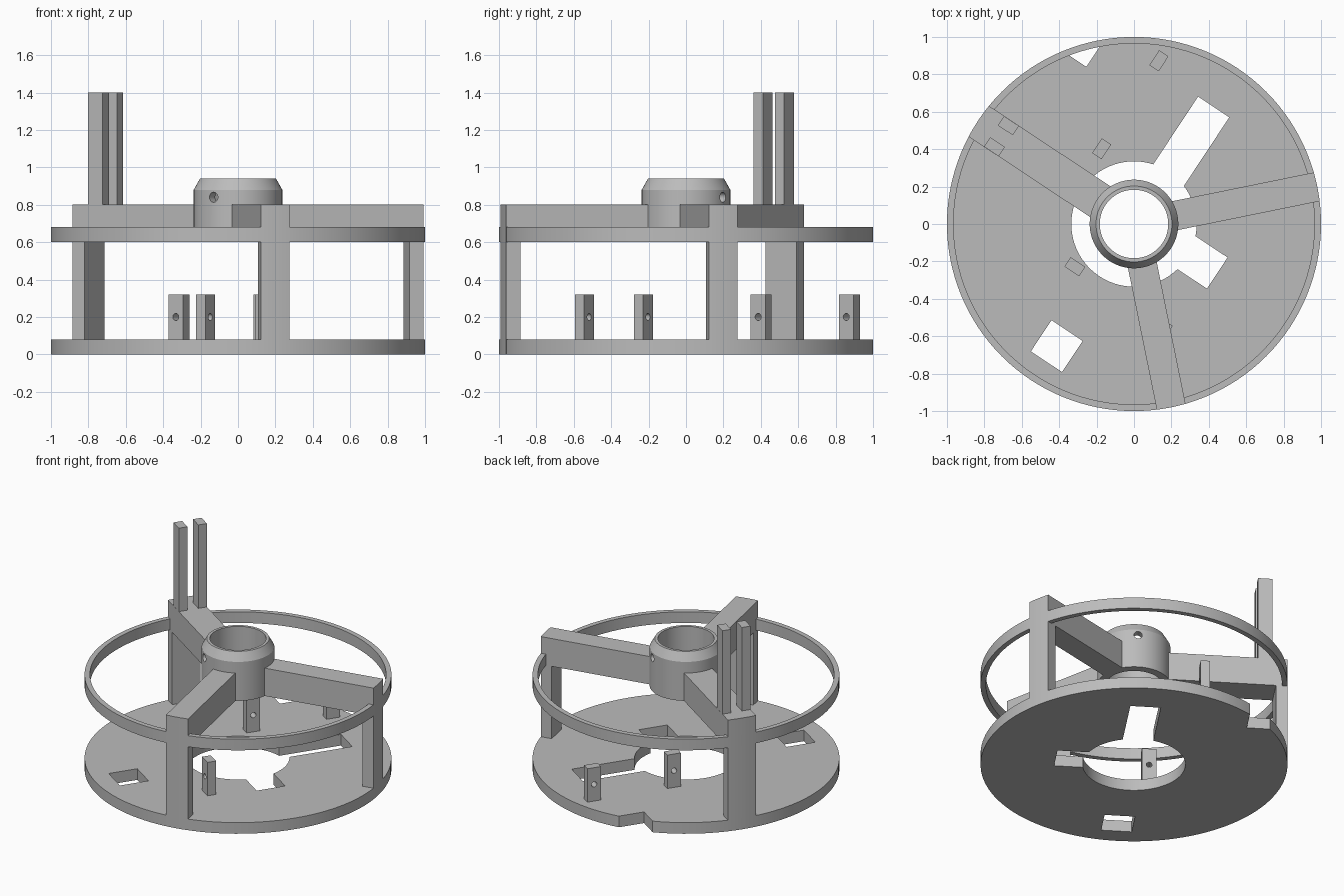
import bpy, bmesh, math
from mathutils import Matrix, Vector

if "Cube" in bpy.data.objects:
    bpy.data.objects.remove(bpy.data.objects["Cube"])

SEG = 128
TILT = math.radians(56.5)       # direction shared by the slots, pegs and cross holes
SIDE = math.radians(146.5)      # direction at right angles to it

gray = bpy.data.materials.new("plain gray")
gray.diffuse_color = (0.5, 0.5, 0.5, 1)
gray.use_nodes = True
gray.node_tree.nodes["Principled BSDF"].inputs["Base Color"].default_value = gray.diffuse_color


def finish(name, bm, smooth=False):
    bmesh.ops.recalc_face_normals(bm, faces=bm.faces[:])
    me = bpy.data.meshes.new(name)
    bm.to_mesh(me)
    bm.free()
    ob = bpy.data.objects.new(name, me)
    me.materials.append(gray)
    bpy.context.collection.objects.link(ob)
    if smooth:
        shade(ob)
    return ob


def shade(ob):
    bpy.ops.object.select_all(action='DESELECT')
    ob.select_set(True)
    bpy.context.view_layer.objects.active = ob
    bpy.ops.object.shade_smooth_by_angle(angle=math.radians(25))


def prism(name, pts, z0, z1):
    """Extrude a flat outline between two heights."""
    bm = bmesh.new()
    face = bm.faces.new([bm.verts.new((x, y, z0)) for x, y in pts])
    ext = bmesh.ops.extrude_face_region(bm, geom=[face])
    top = [v for v in ext["geom"] if isinstance(v, bmesh.types.BMVert)]
    bmesh.ops.translate(bm, verts=top, vec=(0, 0, z1 - z0))
    return finish(name, bm)


def box(name, cx, cy, length, width, z0, z1, angle):
    """Upright box whose length points along the angle."""
    u = Vector((math.cos(angle), math.sin(angle)))
    v = Vector((-u.y, u.x))
    c = Vector((cx, cy))
    pts = [c + u * a * length / 2 + v * b * width / 2
           for a, b in ((-1, -1), (1, -1), (1, 1), (-1, 1))]
    return prism(name, pts, z0, z1)


def lathe(name, profile):
    """Spin a closed (radius, height) outline around z."""
    bm = bmesh.new()
    rings = [[bm.verts.new((r * math.cos(2 * math.pi * i / SEG),
                            r * math.sin(2 * math.pi * i / SEG), z))
              for i in range(SEG)] for r, z in profile]
    for k, a in enumerate(rings):
        b = rings[(k + 1) % len(rings)]
        for i in range(SEG):
            j = (i + 1) % SEG
            bm.faces.new((a[i], a[j], b[j], b[i]))
    return finish(name, bm, True)


def drill(x, y, z, radius, length, angle):
    """Horizontal round cutter pointing along the angle."""
    bm = bmesh.new()
    mat = (Matrix.Translation((x, y, z)) @ Matrix.Rotation(angle, 4, 'Z')
           @ Matrix.Rotation(math.pi / 2, 4, 'Y'))
    bmesh.ops.create_cone(bm, cap_ends=True, segments=24, radius1=radius,
                          radius2=radius, depth=length, matrix=mat)
    return finish("cutter", bm)


def cut(ob, cutters):
    for c in cutters:
        c.hide_render = True
        mod = ob.modifiers.new("cut", 'BOOLEAN')
        mod.operation = 'DIFFERENCE'
        mod.solver = 'EXACT'
        mod.object = c
        bpy.context.view_layer.objects.active = ob
        bpy.ops.object.modifier_apply(modifier=mod.name)
        bpy.data.objects.remove(c, do_unlink=True)
    shade(ob)


def spoke(name, angle, width, r0, z0, z1):
    """Radial bar with an outer end that follows the rim."""
    half = math.asin(width / 2)
    pts = [(r0, -width / 2)]
    pts += [(math.cos(half * t / 4), math.sin(half * t / 4)) for t in range(-4, 5)]
    pts += [(r0, width / 2)]
    c, s = math.cos(angle), math.sin(angle)
    return prism(name, [(x * c - y * s, x * s + y * c) for x, y in pts], z0, z1)


def polar(angle, u, v):
    """Point at distance u along the angle and v to its left."""
    c, s = math.cos(angle), math.sin(angle)
    return u * c - v * s, u * s + v * c


# Base plate with centre hole, two slots, a window and a rim notch
base = lathe("base_plate", [(0.335, 0), (1, 0), (1, 0.08), (0.335, 0.08)])
cut(base, [
    box("cutter", *polar(TILT, 0.457, -0.01), 0.6, 0.2, -0.1, 0.2, TILT),
    box("cutter", *polar(SIDE - math.pi, 0.358, 0.027), 0.316, 0.2, -0.1, 0.2, SIDE),
    box("cutter", -0.413, -0.653, 0.2, 0.2, -0.1, 0.2, TILT),
    box("cutter", -0.283, 0.979, 0.2, 0.2, -0.1, 0.2, TILT),
])

# Upper rim ring
lathe("rim_ring", [(0.965, 0.6), (1, 0.6), (1, 0.68), (0.965, 0.68)])

# Hub with chamfered top and a cross hole
hub = lathe("hub", [(0.183, 0.6), (0.237, 0.6), (0.237, 0.88), (0.203, 0.94), (0.183, 0.94)])
cut(hub, [drill(0, 0, 0.84, 0.027, 0.8, TILT)])

# Three arms, each carried by a post at the rim
for side, deg, width in (("right", 11.5, 0.157), ("front", -78.5, 0.157), ("back", 146.5, 0.197)):
    a = math.radians(deg)
    spoke(side + "_arm", a, width, 0.21, 0.6, 0.8)
    spoke(side + "_post", a, width, 0.92, 0.0, 0.6)

# Pair of tall pegs on the wide arm
for label, v in (("left", 0.068), ("right", -0.068)):
    box(label + "_tall_peg", *polar(SIDE, 0.85, v), 0.095, 0.06, 0.8, 1.4, SIDE)

# Short drilled pegs standing on the base
for i, (x, y, a) in enumerate(((0.133, 0.873, TILT), (-0.173, 0.402, TILT),
                               (-0.316, -0.228, SIDE), (0.15, -0.543, SIDE))):
    peg = box(f"short_peg_{i + 1}", x, y, 0.095, 0.06, 0.08, 0.32, a)
    cut(peg, [drill(x, y, 0.2, 0.019, 0.2, a + math.pi / 2)])
